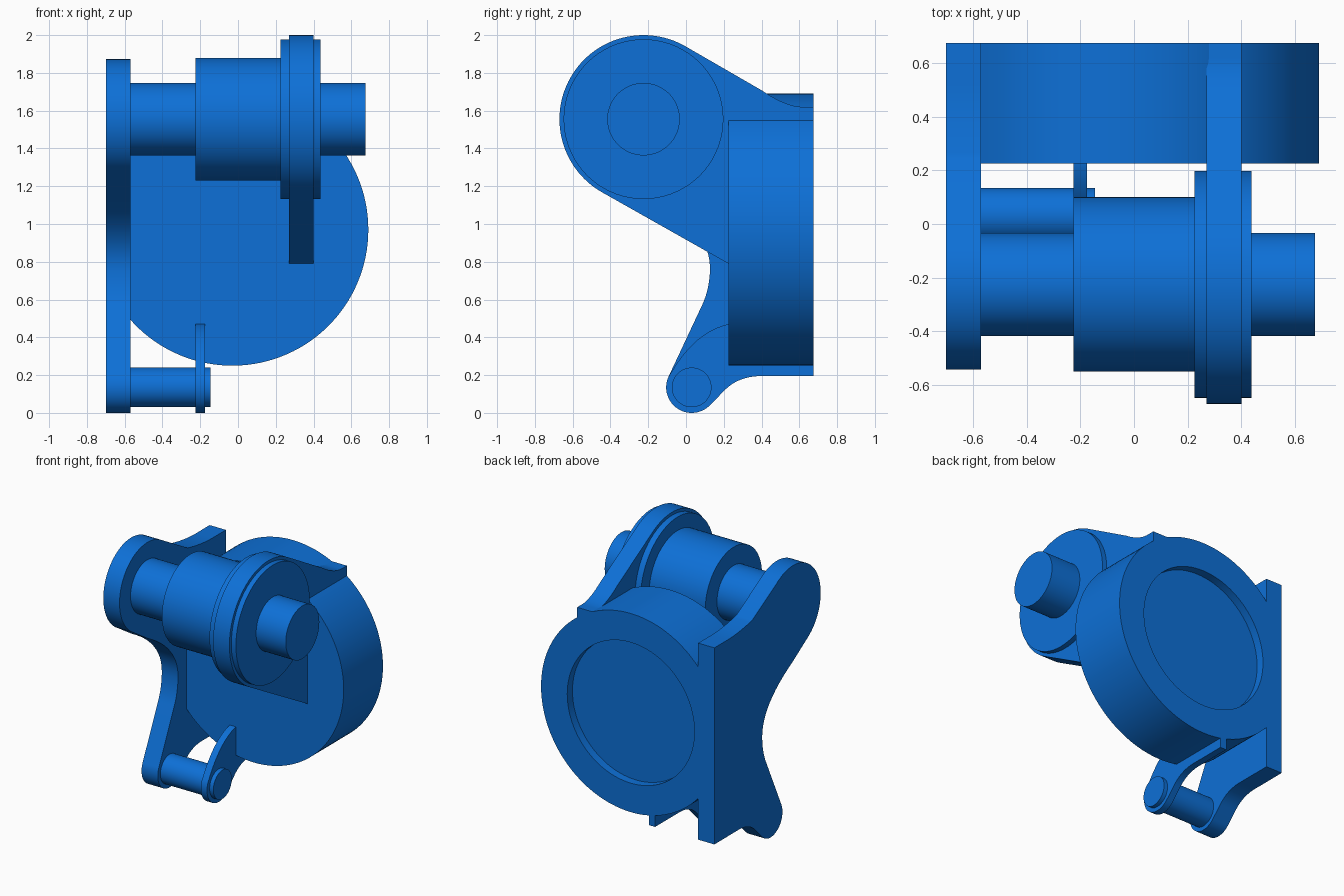
import bpy
import bmesh
import math
from mathutils import Vector

if "Cube" in bpy.data.objects:
    bpy.data.objects.remove(bpy.data.objects["Cube"], do_unlink=True)

# One blue material for every part
blue = bpy.data.materials.new("blue")
blue.use_nodes = True
COLOR = (0.004, 0.162, 0.68, 1.0)
blue.diffuse_color = COLOR
blue.node_tree.nodes["Principled BSDF"].inputs["Base Color"].default_value = COLOR


def arc(c, r, a0, a1, n=40):
    """Points on an arc, angles in degrees."""
    angles = [math.radians(a0 + (a1 - a0) * i / n) for i in range(n + 1)]
    return [(c[0] + r * math.cos(a), c[1] + r * math.sin(a)) for a in angles]


def bend(p0, p1, p2, n=12):
    """Quadratic curve from p0 to p2 pulled towards p1."""
    a, b, c = Vector(p0), Vector(p1), Vector(p2)
    out = []
    for i in range(n + 1):
        t = i / n
        out.append(tuple(a * (1 - t) ** 2 + b * 2 * t * (1 - t) + c * t * t))
    return out


def extrude(name, pts, lo, hi, axis="x"):
    """Extrude a (y, z) profile along x, or an (x, z) profile along y."""
    bm = bmesh.new()
    place = (lambda u, v: (lo, u, v)) if axis == "x" else (lambda u, v: (u, lo, v))
    face = bm.faces.new([bm.verts.new(place(u, v)) for u, v in pts])
    res = bmesh.ops.extrude_face_region(bm, geom=[face])
    shift = Vector((hi - lo, 0, 0)) if axis == "x" else Vector((0, hi - lo, 0))
    verts = [g for g in res["geom"] if isinstance(g, bmesh.types.BMVert)]
    bmesh.ops.translate(bm, verts=verts, vec=shift)
    bmesh.ops.recalc_face_normals(bm, faces=bm.faces)
    me = bpy.data.meshes.new(name)
    bm.to_mesh(me)
    bm.free()
    me.materials.append(blue)
    ob = bpy.data.objects.new(name, me)
    bpy.context.collection.objects.link(ob)
    return ob


def activate(ob):
    bpy.ops.object.select_all(action="DESELECT")
    ob.select_set(True)
    bpy.context.view_layer.objects.active = ob


def circle(c, r, n=72):
    return arc(c, r, 0, 360, n)[:-1]


SHAFT = (-0.225, 1.555)   # y, z of the main shaft
PIN = (0.03, 0.135)       # y, z of the lower pin
DISC = (-0.03, 0.97)      # x, z of the disc
FRONT, BACK = 0.225, 0.675
PLATE_IN = -0.57

parts = []

# Disc, cut flat where it meets the side plate, with a shallow recess in the back
cut = math.degrees(math.acos((PLATE_IN - DISC[0]) / 0.72))
disc = extrude("disc", arc(DISC, 0.72, -cut, cut, 96), FRONT, BACK, "y")
cutter = extrude("recess_cutter", circle(DISC, 0.51, 96), BACK - 0.06, BACK + 0.1, "y")
cutter.hide_render = True
mod = disc.modifiers.new("recess", "BOOLEAN")
mod.operation = "DIFFERENCE"
mod.solver = "EXACT"
mod.object = cutter
activate(disc)
bpy.ops.object.modifier_apply(modifier=mod.name)
bpy.data.objects.remove(cutter, do_unlink=True)
parts.append(disc)

# Foot shared by the side plate and the thin bracket, ending on the back bottom edge
foot = (arc(PIN, 0.135, 155, 315)
        + bend((0.2, 0.115), (0.275, 0.195), (0.4, 0.195)) + [(BACK, 0.195)])

# Side plate with rounded ends around the shaft and the pin
plate = (arc(SHAFT, 0.318, 60, 241)
         + bend((-0.22, 1.175), (0.125, 0.99), (0.127, 0.77))
         + bend((0.127, 0.77), (0.127, 0.66), (0.085, 0.57))[1:]
         + foot + [(BACK, 1.62)]
         + bend((0.52, 1.62), (0.4, 1.62), (0.24, 1.655)))
parts.append(extrude("side_plate", plate, -0.70, PLATE_IN))

# Thin bracket holding the free end of the pin
bracket = foot + [(BACK, 0.44), (0.6, 0.44), (0.5, 0.47)] + bend(
    (FRONT, 0.47), (0.05, 0.43), (-0.075, 0.22))
parts.append(extrude("pin_bracket", bracket, -0.225, -0.175))

# Shaft lug reaching back into the disc
lug = (arc(SHAFT, 0.445, 60, 240.6, 60)
       + [(FRONT, 0.79), (0.5, 0.79), (0.5, 1.45), (BACK, 1.45), (BACK, 1.62)]
       + bend((0.62, 1.62), (0.53, 1.62), (0.4, 1.708)))
parts.append(extrude("shaft_lug", lug, 0.27, 0.40))

# Round parts: name, centre, radius, x start, x end
for name, c, r, x0, x1 in (
    ("shaft", SHAFT, 0.192, PLATE_IN, 0.675),
    ("shaft_sleeve", SHAFT, 0.325, -0.225, 0.225),
    ("shaft_collar", SHAFT, 0.423, 0.225, 0.437),
    ("lower_pin", PIN, 0.105, PLATE_IN, -0.145),
):
    parts.append(extrude(name, circle(c, r), x0, x1))

# Smooth the curved walls and keep the edges sharp
for ob in parts:
    activate(ob)
    bpy.ops.object.shade_smooth_by_angle(angle=math.radians(25))
